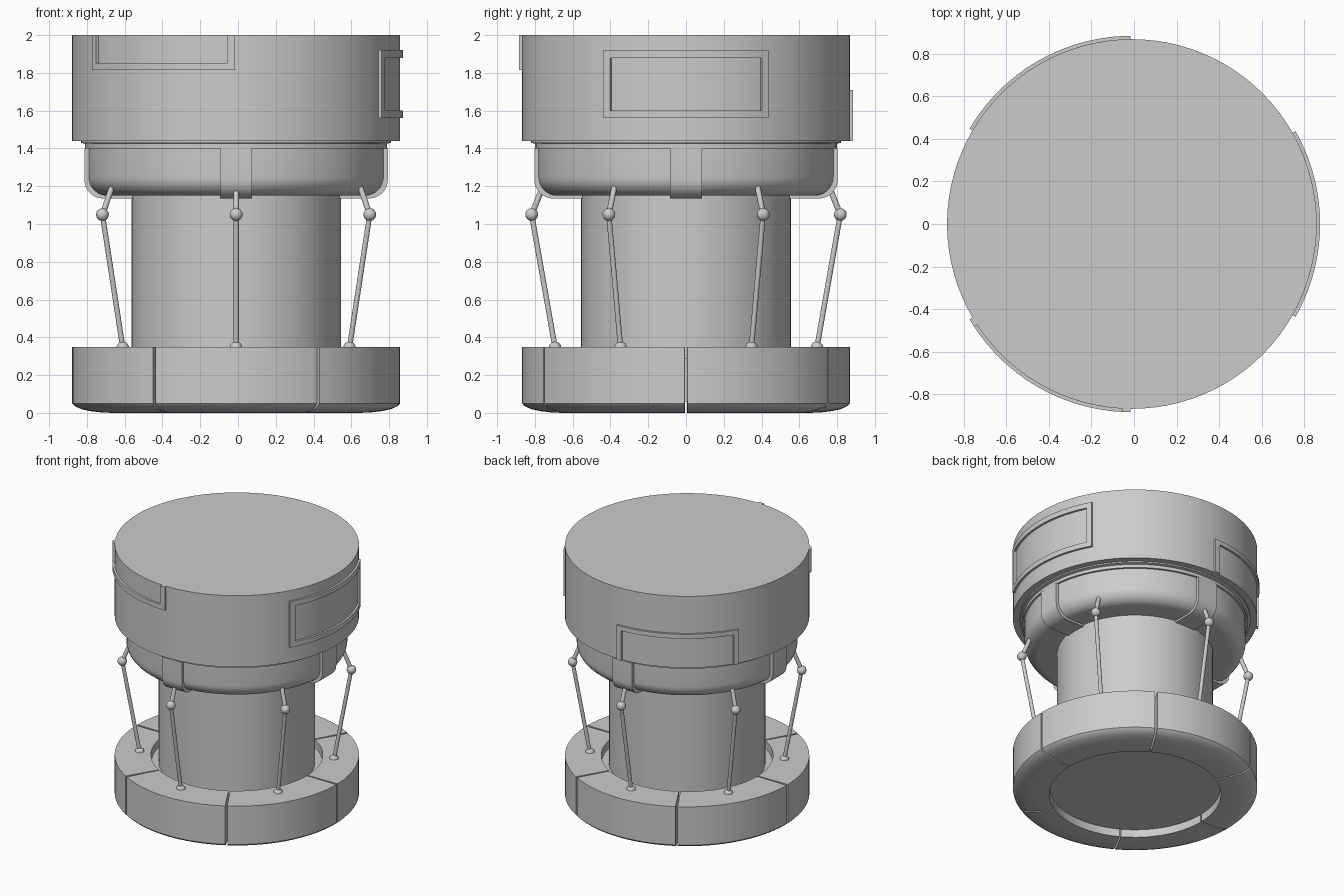
import bpy, bmesh
from math import radians, cos, sin
from mathutils import Vector, Matrix

if "Cube" in bpy.data.objects:
    bpy.data.objects.remove(bpy.data.objects["Cube"])

AXIS = Vector((-0.01, 0, 0))   # common vertical axis of all parts


def polar(r, deg, z):
    a = radians(deg)
    return AXIS + Vector((r * cos(a), r * sin(a), z))


def finish(name, bm):
    bmesh.ops.recalc_face_normals(bm, faces=bm.faces)
    me = bpy.data.meshes.new(name)
    bm.to_mesh(me)
    bm.free()
    me.shade_smooth()
    me.set_sharp_from_angle(angle=radians(30))
    ob = bpy.data.objects.new(name, me)
    bpy.context.collection.objects.link(ob)
    return ob


def lathe(name, profile, n=96):
    """Full turn of an (r, z) profile, capped at both ends."""
    bm = bmesh.new()
    rings = [[bm.verts.new(polar(r, 360 * i / n, z)) for i in range(n)] for r, z in profile]
    for a, b in zip(rings, rings[1:]):
        for i in range(n):
            j = (i + 1) % n
            bm.faces.new((a[i], a[j], b[j], b[i]))
    bm.faces.new(rings[0])
    bm.faces.new(rings[-1])
    return finish(name, bm)


def sector(name, profile, a0, a1, n=16):
    """Part turn of a closed (r, z) profile, capped at both sides."""
    bm = bmesh.new()
    cuts = [[bm.verts.new(polar(r, a0 + (a1 - a0) * i / n, z)) for r, z in profile]
            for i in range(n + 1)]
    m = len(profile)
    for a, b in zip(cuts, cuts[1:]):
        for k in range(m):
            l = (k + 1) % m
            bm.faces.new((a[k], a[l], b[l], b[k]))
    bm.faces.new(cuts[0])
    bm.faces.new(cuts[-1])
    return finish(name, bm)


def fillet(cr, cz, rad, n=8):
    """Quarter arc from pointing outward to pointing down."""
    return [(cr + rad * cos(radians(90 * i / n)), cz - rad * sin(radians(90 * i / n)))
            for i in range(n + 1)]


def window_frame(name, mid, zs, open_row, r0=0.855, r1=0.884):
    """Raised curved frame: grid of cells minus the opening, pushed outward."""
    n = 16
    angs = [-29.6] + [-27 + 54 * i / n for i in range(n + 1)] + [29.6]
    bm = bmesh.new()
    grid = [[bm.verts.new(polar(r0, mid + a, z)) for z in zs] for a in angs]
    for i in range(len(angs) - 1):
        for k in range(len(zs) - 1):
            if k == open_row and 0 < i < len(angs) - 2:
                continue
            bm.faces.new((grid[i][k], grid[i + 1][k], grid[i + 1][k + 1], grid[i][k + 1]))
    res = bmesh.ops.extrude_face_region(bm, geom=bm.faces[:], use_keep_orig=True)
    for v in res["geom"]:
        if isinstance(v, bmesh.types.BMVert):
            d = v.co - AXIS
            v.co = AXIS + Vector((d.x * r1 / r0, d.y * r1 / r0, d.z))
    return finish(name, bm)


def rod(bm, p, q, r):
    d = q - p
    m = Matrix.Translation((p + q) / 2) @ d.to_track_quat('Z', 'Y').to_matrix().to_4x4()
    bmesh.ops.create_cone(bm, cap_ends=True, segments=16, radius1=r, radius2=r,
                          depth=d.length, matrix=m)


def ball(bm, p, r):
    bmesh.ops.create_uvsphere(bm, u_segments=20, v_segments=12, radius=r,
                              matrix=Matrix.Translation(p))


# Main body
lathe("upper_drum", [(0.868, 2.0), (0.868, 1.44), (0.82, 1.44)])
lathe("collar", [(0.82, 1.445), (0.82, 1.43), (0.80, 1.425), (0.80, 1.40), (0.77, 1.40)])
lathe("bowl", [(0.785, 1.41)] + fillet(0.685, 1.25, 0.10) + [(0.5, 1.15)])
lathe("core_column", [(0.555, 1.16), (0.555, 0.28)])
lathe("base_plate", [(0.608, 0.29), (0.608, 0.06)])

# Six base ring segments with narrow gaps, rounded underneath
base_profile = [(0.61, 0.35), (0.868, 0.35), (0.868, 0.05), (0.855, 0.036), (0.82, 0.02),
                (0.77, 0.009), (0.71, 0.002), (0.65, 0.0), (0.61, 0.0)]
for i in range(6):
    sector(f"base_segment_{i + 1}", base_profile, 60 * i + 0.5, 60 * i + 59.5)

# Four straps hugging the bowl
outer = [(0.803, 1.40)] + fillet(0.703, 1.235, 0.10) + [(0.54, 1.135)]
strap_profile = outer + [(0.54, 1.17), (0.68, 1.17), (0.76, 1.25), (0.76, 1.40)]
for i in range(4):
    bm = bmesh.new()
    face = bm.faces.new([bm.verts.new((r, -0.085, z)) for r, z in strap_profile])
    ext = bmesh.ops.extrude_face_region(bm, geom=[face], use_keep_orig=True)
    bmesh.ops.translate(bm, vec=(0, 0.17, 0),
                        verts=[v for v in ext["geom"] if isinstance(v, bmesh.types.BMVert)])
    bmesh.ops.transform(bm, verts=bm.verts,
                        matrix=Matrix.Translation(AXIS) @ Matrix.Rotation(radians(90 * i), 4, 'Z'))
    finish(f"strap_{i + 1}", bm)

# Six jointed struts between base and bowl
for i in range(6):
    a = 30 + 60 * i
    foot, knee, top = polar(0.693, a, 0.345), polar(0.817, a, 1.05), polar(0.755, a, 1.205)
    bm = bmesh.new()
    rod(bm, foot, knee, 0.014)
    rod(bm, knee, top, 0.015)
    ball(bm, foot, 0.033)
    ball(bm, knee, 0.034)
    finish(f"strut_{i + 1}", bm)

# Window frames at three stepped heights; two run off the drum's edges
window_frame("window_frame_right", 0, [1.56, 1.60, 1.88, 1.92], 1)
window_frame("window_frame_back", 120, [1.44, 1.675, 1.71], 0)
window_frame("window_frame_front", 240, [1.815, 1.852, 2.0], 1)
